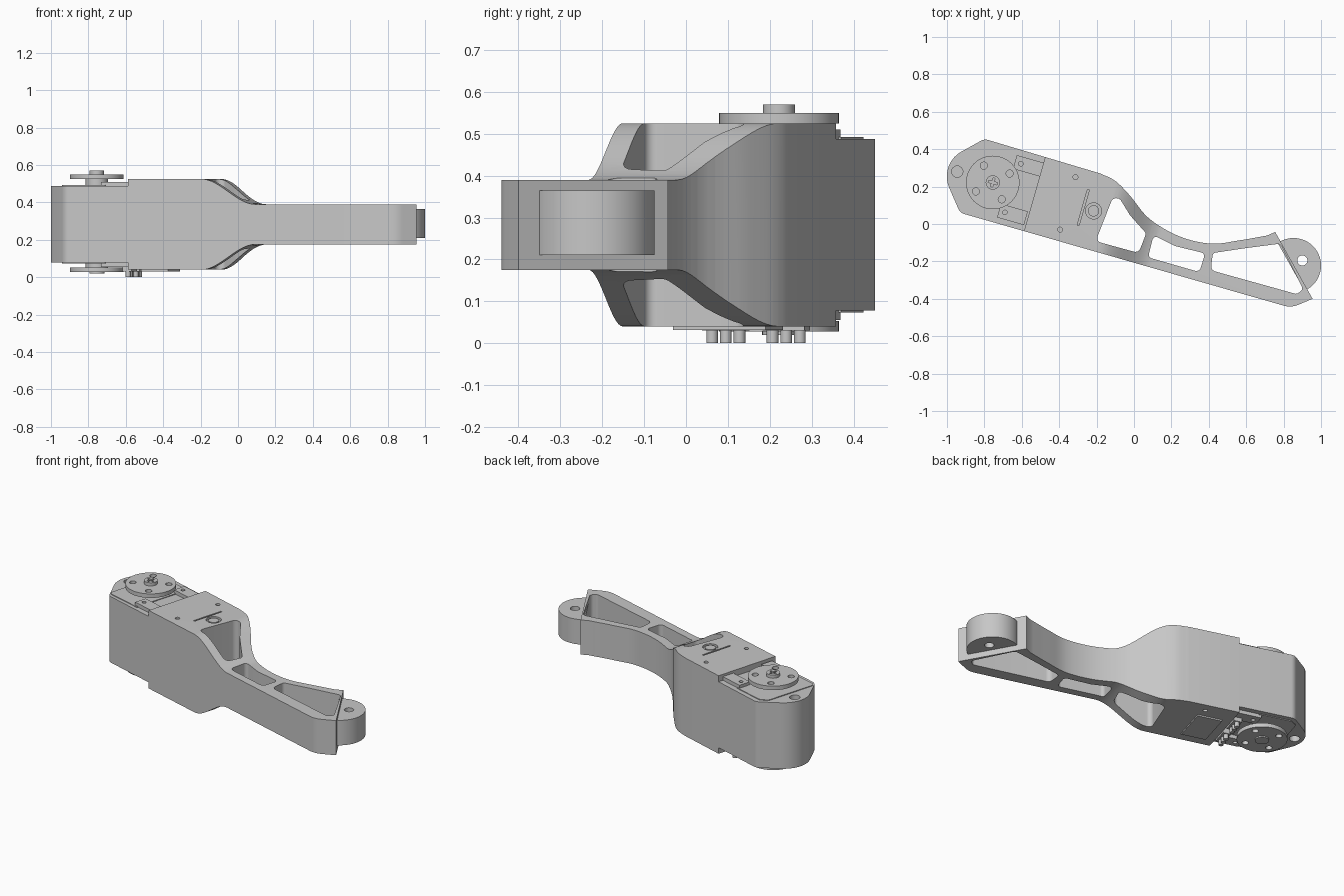
import bpy, bmesh, math
from mathutils import Matrix, Vector

if "Cube" in bpy.data.objects:
    bpy.data.objects.remove(bpy.data.objects["Cube"])

grey = bpy.data.materials.new("plain grey")
grey.use_nodes = True
COLOUR = (0.57, 0.57, 0.57, 1)
grey.diffuse_color = COLOUR
grey.node_tree.nodes["Principled BSDF"].inputs["Base Color"].default_value = COLOUR

TILT = Matrix.Rotation(math.radians(-16), 4, 'Z')    # direction of the arm
UPRIGHT = TILT @ Matrix.Rotation(math.pi / 2, 4, 'X')
MID = 0.2825                                         # mid height of the body


def prism(name, pts, z0, z1, matrix=Matrix()):
    """Closed solid with outward faces from a plan polygon."""
    n = len(pts)
    area = sum(pts[i - 1][0] * pts[i][1] - pts[i][0] * pts[i - 1][1] for i in range(n))
    pts = pts if area > 0 else pts[::-1]
    bm = bmesh.new()
    low = [bm.verts.new((p[0], p[1], z0)) for p in pts]
    high = [bm.verts.new((p[0], p[1], z1)) for p in pts]
    bm.faces.new(low[::-1])
    bm.faces.new(high)
    for i in range(n):
        bm.faces.new((low[i - 1], low[i], high[i], high[i - 1]))
    bm.transform(matrix)
    bm.normal_update()
    mesh = bpy.data.meshes.new(name)
    bm.to_mesh(mesh)
    bm.free()
    mesh.materials.append(grey)
    ob = bpy.data.objects.new(name, mesh)
    bpy.context.collection.objects.link(ob)
    return ob


def circle(x, y, r, n=32):
    return [(x + r * math.cos(2 * math.pi * i / n), y + r * math.sin(2 * math.pi * i / n))
            for i in range(n)]


def box(u, v, du, dv):
    return [(u - du, v - dv), (u + du, v - dv), (u + du, v + dv), (u - du, v + dv)]


def rounded(corners, n=8):
    """Closed polygon with a fillet radius as the third value of each corner."""
    out = []
    for i, (x, y, r) in enumerate(corners):
        p = Vector((x, y))
        if r == 0:
            out.append(p)
            continue
        a = (Vector(corners[i - 1][:2]) - p).normalized()
        b = (Vector(corners[(i + 1) % len(corners)][:2]) - p).normalized()
        half = a.angle(b) / 2
        centre = p + (a + b).normalized() * (r / math.sin(half))
        start = p + a * (r / math.tan(half)) - centre
        end = p + b * (r / math.tan(half)) - centre
        for k in range(n + 1):
            out.append(centre + start.lerp(end, k / n).normalized() * r)
    return out


def spline(pts, n=6):
    """Smooth curve through the points."""
    p = [Vector(q) for q in pts]
    p = [2 * p[0] - p[1]] + p + [2 * p[-1] - p[-2]]
    out = []
    for i in range(1, len(p) - 2):
        for k in range(n):
            t = k / n
            out.append(0.5 * (2 * p[i] + (p[i + 1] - p[i - 1]) * t
                       + (2 * p[i - 1] - 5 * p[i] + 4 * p[i + 1] - p[i + 2]) * t ** 2
                       + (3 * p[i] - p[i - 1] - 3 * p[i + 1] + p[i + 2]) * t ** 3))
    return out + [p[-2]]


def combine(target, tool, operation='DIFFERENCE'):
    mod = target.modifiers.new("cut", 'BOOLEAN')
    mod.operation, mod.solver, mod.object = operation, 'EXACT', tool
    bpy.context.view_layer.objects.active = target
    bpy.ops.object.modifier_apply(modifier=mod.name)
    bpy.data.objects.remove(tool)


def both(z0, z1):
    """A height range and its mirror image below the mid plane."""
    return [(z0, z1), (2 * MID - z1, 2 * MID - z0)]


# Arm body: plan outline crossed with the stepped side profile
back = spline([(-0.18, 0.27), (-0.10, 0.23), (-0.02, 0.15), (0.08, 0.03), (0.24, -0.065),
               (0.41, -0.105), (0.56, -0.088), (0.71, -0.062)])
outline = [(-0.80, 0.455, 0.05), (-1.043, 0.32, 0.15), (-0.93, 0.06, 0.05),
           (0.84, -0.448, 0.12), (0.955, -0.40, 0), (0.755, -0.043, 0)]
outline += [(p.x, p.y, 0) for p in reversed(back)]
arm = prism("arm_body", rounded(outline), 0, 0.6)

slope = []
for i in range(17):
    t = i / 16
    slope.append((-0.145 + 0.295 * t, 0.2425 - 0.135 * t * t * (3 - 2 * t)))
upper = [(-1.3, 0.205), (-0.555, 0.205), (-0.555, 0.2425)] + slope + [(1.3, 0.1075)]
side = [(u, MID + h) for u, h in upper] + [(u, MID - h) for u, h in reversed(upper)]
combine(arm, prism("side_cutter", side, -1, 1, UPRIGHT), 'INTERSECT')

# Windows through the arm
windows = [
    [(-0.10, 0.175, 0.03), (-0.02, 0.045, 0), (0.065, -0.05, 0.02), (0.025, -0.155, 0.03),
     (-0.205, -0.092, 0.025)],
    [(0.105, -0.06, 0.02), (0.22, -0.118, 0), (0.38, -0.157, 0.02), (0.35, -0.257, 0.025),
     (0.075, -0.178, 0.02)],
    [(0.422, -0.155, 0.02), (0.59, -0.13, 0), (0.782, -0.105, 0.025), (0.905, -0.35, 0.022),
     (0.87, -0.375, 0.022), (0.41, -0.247, 0.03)],
]
for w in windows:
    combine(arm, prism("window_cutter", rounded(w), -0.1, 0.7))

# Blind holes, button recess and slot
for x, y, r, top, depth in [(-0.945, 0.28, 0.03, 0.205, 0.06), (-0.313, 0.25, 0.013, 0.2425, 0.04),
                            (-0.395, -0.03, 0.013, 0.2425, 0.04)]:
    for z0, z1 in both(MID + top - depth, MID + top + 0.03):
        combine(arm, prism("hole_cutter", circle(x, y, r), z0, z1))
combine(arm, prism("button_cutter", circle(-0.216, 0.07, 0.043), 0.51, 0.6))
combine(arm, prism("slot_cutter", box(-0.285, 0.01, 0.005, 0.1), 0.50, 0.6, TILT))
prism("button", circle(-0.216, 0.07, 0.03), 0.505, 0.522)

# Rounded end lug with a pin hole
a0 = math.radians(29.3)
lug_pts = [(0.853 + 0.147 * math.cos(a0 + math.pi * (i / 32 - 0.5)),
            -0.222 + 0.147 * math.sin(a0 + math.pi * (i / 32 - 0.5))) for i in range(33)]
lug_pts += [(p[0] - 0.013, p[1] - 0.007) for p in (lug_pts[-1], lug_pts[0])]
lug = prism("end_lug", lug_pts, 0.21, 0.365)
combine(lug, prism("pin_cutter", circle(0.90, -0.195, 0.027), 0, 0.6))

# Cover plates and screw tabs in the stepped recess
cover = [(-0.80, 0.425, 0.02), (-0.61, 0.37, 0), (-0.71, 0.02, 0), (-0.945, 0.085, 0.02),
         (-0.85, 0.405, 0.02)]
for z0, z1 in both(0.485, 0.492):
    prism("cover_plate", rounded(cover), z0, z1)
for cx, cy in [(-0.56, 0.31), (-0.645, 0.05)]:
    c = TILT.inverted() @ Vector((cx, cy, 0))
    for z0, z1 in both(0.485, 0.51):
        tab = prism("screw_tab", box(c.x - 0.005, c.y, 0.075, 0.038), z0, z1, TILT)
        combine(tab, prism("screw_cutter", circle(cx - 0.045, cy + 0.012, 0.012, 16), 0, 0.6))

# Drive discs with four holes and a hub
HX, HY = -0.755, 0.222
for name, z0, z1 in [("top_disc", 0.525, 0.55), ("bottom_disc", 0.028, 0.053)]:
    disc = prism(name, circle(HX, HY, 0.143, 64), z0, z1)
    for k in range(4):
        a = math.radians(28 + 90 * k)
        combine(disc, prism("disc_cutter", circle(HX + 0.102 * math.cos(a),
                            HY + 0.102 * math.sin(a), 0.019, 20), 0, 0.6))
prism("top_collar", circle(HX, HY, 0.06), 0.485, 0.526)
prism("bottom_collar", circle(HX, HY, 0.06), 0.052, 0.085)
prism("bottom_hub", circle(HX, HY, 0.04), 0.02, 0.03)
hub = prism("top_hub", circle(HX, HY, 0.038), 0.545, 0.57)
h = TILT.inverted() @ Vector((HX, HY, 0))
for du, dv in [(0.024, 0.006), (0.006, 0.024)]:
    combine(hub, prism("cross_cutter", box(h.x, h.y, du, dv), 0.56, 0.6, TILT))

# Underside label plate, connector blocks and contact pins
prism("underside_plate", box(-0.425, -0.018, 0.075, 0.115), 0.031, 0.042, TILT)
for centre in (-0.068, 0.082):
    prism("connector_block", box(-0.582, centre, 0.025, 0.052), 0.03, 0.085, TILT)
    for k in (-1, 0, 1):
        prism("contact_pin", circle(-0.582, centre + 0.034 * k, 0.014, 16), 0, 0.085, TILT)

# Smooth curved walls, keep hard edges sharp
for ob in bpy.context.scene.objects:
    ob.select_set(ob.type == 'MESH')
bpy.context.view_layer.objects.active = arm
bpy.ops.object.shade_smooth_by_angle(angle=math.radians(30))
